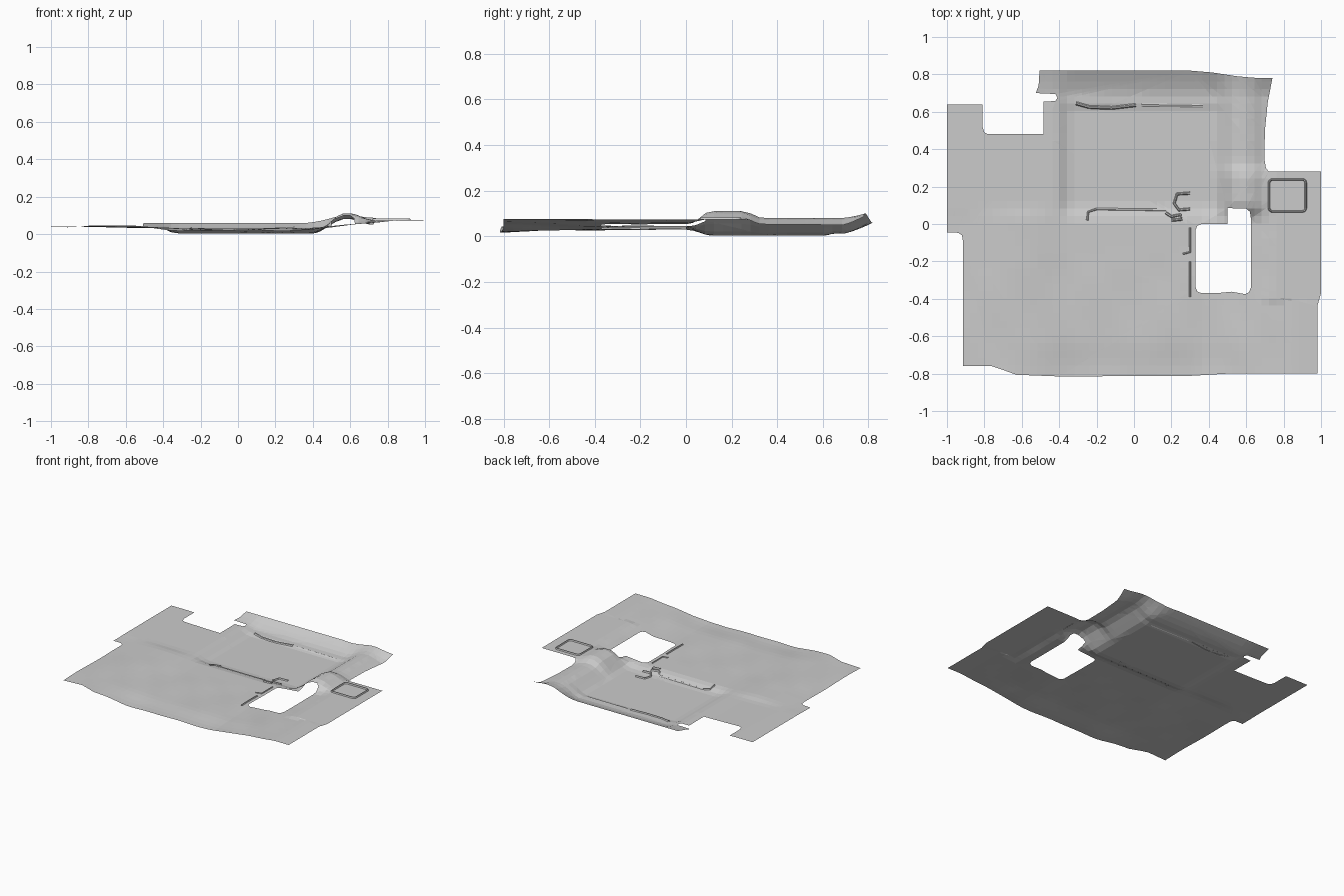
import bpy, bmesh, math
from mathutils import Vector

if "Cube" in bpy.data.objects:
    bpy.data.objects.remove(bpy.data.objects["Cube"])


def step(a, b, t):
    t = max(0.0, min(1.0, (t - a) / (b - a)))
    return t * t * (3 - 2 * t)


def mix(a, b, t):
    return a + (b - a) * t


def height(x, y):
    """Height of the pressed carpet sheet."""
    # front half: flat middle, gentle rise on both sides
    left_f = mix(0.029, 0.046, step(-0.3, -0.62, x)) - 0.008 * step(-0.65, -0.95, x)
    lin = max(0, min(1, (x - 0.36) / 0.5))
    front = left_f if x < 0 else mix(0.029, 0.075, lin)
    front += 0.003 * math.sin(17 * x + 3 * y) * math.sin(11 * y + 5 * x) * step(-0.1, -0.3, y) * step(0.9, 0.7, x)
    front -= 0.009 * step(-0.6, -0.78, y) * step(0.8, 0.3, abs(x))
    # rear half: sunken floor, left shelf, right ridge with a hump
    rear = 0.004 + 0.008 * step(0.61, 0.65, y)
    rear = mix(rear, 0.033, step(-0.33, -0.42, x))
    rear += 0.007 * step(-0.5, -0.9, x)
    hump = step(0.34, 0.25, y)
    crest = 0.08 + 0.03 * hump
    edge = 0.05 + 0.025 * hump
    rear = mix(rear, crest, step(0.40, 0.57, x))
    rear = mix(rear, edge, step(0.60, 0.72, x))
    z = mix(front, rear, step(0.01, 0.11, y))
    if x > 0.7 and y < 0.3 and y > -0.4:
        z = mix(z, 0.074, step(0.7, 0.74, x))
    # upturned back lip
    t = max(0, (y - 0.69) / 0.13)
    lip = 0.06 + 0.05 * step(0.33, 0.6, x)
    if t > 0:
        z = mix(z, lip, min(1, t ** 1.3))
    return z


outline = [(-1, 0.64), (-0.81, 0.64), (-0.81, 0.52), (-0.80, 0.49), (-0.78, 0.48), (-0.485, 0.48),
           (-0.485, 0.655), (-0.42, 0.657), (-0.41, 0.675), (-0.42, 0.695), (-0.525, 0.70),
           (-0.51, 0.74), (-0.505, 0.82), (0.3, 0.82), (0.42, 0.81), (0.55, 0.79), (0.64, 0.782),
           (0.74, 0.78), (0.715, 0.65), (0.70, 0.5), (0.697, 0.35), (0.705, 0.30), (0.72, 0.28),
           (1, 0.28), (1, -0.37), (0.98, -0.44), (0.98, -0.80), (0.5, -0.80), (0.3, -0.812),
           (-0.4, -0.815), (-0.63, -0.806), (-0.70, -0.78), (-0.76, -0.76), (-0.915, -0.76),
           (-0.915, -0.09), (-0.92, -0.06), (-0.94, -0.047), (-1, -0.045)]
opening = [(0.33, -0.03), (0.338, -0.01), (0.36, 0), (0.5, 0), (0.5, 0.085), (0.6, 0.082),
           (0.62, 0.065), (0.625, 0.03), (0.625, -0.34), (0.615, -0.365), (0.595, -0.375),
           (0.52, -0.362), (0.46, -0.368), (0.36, -0.37), (0.338, -0.36), (0.33, -0.34)]


def finish(bm, name):
    mesh = bpy.data.meshes.new(name)
    bm.to_mesh(mesh)
    bm.free()
    ob = bpy.data.objects.new(name, mesh)
    bpy.context.collection.objects.link(ob)
    return ob


# main sheet: fill the outline, slice it into a grid, then press into shape
bm = bmesh.new()
for loop in (outline, opening):
    vs = [bm.verts.new((x, y, 0)) for x, y in loop]
    for i, v in enumerate(vs):
        bm.edges.new((v, vs[(i + 1) % len(vs)]))
bmesh.ops.triangle_fill(bm, use_beauty=True, edges=bm.edges[:], normal=(0, 0, 1))
for axis, count in ((0, 24), (1, 20)):
    for i in range(-count, count + 1):
        co, no = Vector((0, 0, 0)), Vector((0, 0, 0))
        co[axis], no[axis] = i * 0.04 + 0.003, 1
        bmesh.ops.bisect_plane(bm, geom=bm.verts[:] + bm.edges[:] + bm.faces[:],
                               plane_co=co, plane_no=no, dist=1e-5)
for f in bm.faces:
    f.normal_update()
    if f.normal.z < 0:
        f.normal_flip()
for v in bm.verts:
    v.co.z = height(v.co.x, v.co.y)
finish(bm, "floor_carpet")


def bead(name, pts, width=0.008, rise=0.008, closed=False):
    """Tent-shaped ridge that follows the sheet along a path."""
    path = []
    n = len(pts)
    for i in range(n if closed else n - 1):
        a, b = Vector(pts[i]), Vector(pts[(i + 1) % n])
        k = max(1, int((b - a).length / 0.04))
        path += [a.lerp(b, j / k) for j in range(k)]
    if not closed:
        path.append(Vector(pts[-1]))
    bm, rows, m = bmesh.new(), [], len(path)
    for i, p in enumerate(path):
        prev = path[i - 1] if closed or i else p
        nxt = path[(i + 1) % m] if closed or i < m - 1 else p
        d = (nxt - prev).normalized()
        side = Vector((-d.y, d.x)) * width
        row = []
        for s, h in ((-1, 0), (-0.4, rise), (0.4, rise), (1, 0)):
            q = p + side * s
            row.append(bm.verts.new((q.x, q.y, height(q.x, q.y) + h)))
        rows.append(row)
    for i in range(m if closed else m - 1):
        a, b = rows[i], rows[(i + 1) % m]
        for j in range(3):
            bm.faces.new((a[j], b[j], b[j + 1], a[j + 1]))
    bmesh.ops.recalc_face_normals(bm, faces=bm.faces[:])
    if sum(f.normal.z for f in bm.faces) < 0:
        bmesh.ops.reverse_faces(bm, faces=bm.faces[:])
    finish(bm, name)


# rounded square frame on the right plate
frame = []
for cx, cy, a0 in ((0.9, 0.22, 0), (0.74, 0.22, 90), (0.74, 0.085, 180), (0.9, 0.085, 270)):
    for k in range(4):
        a = math.radians(a0 + 30 * k)
        frame.append((cx + 0.018 * math.cos(a), cy + 0.018 * math.sin(a)))
bead("pad_frame", frame, 0.006, 0.009, closed=True)

# pressed ridges and seams
bead("rear_ridge_left", [(-0.31, 0.645), (-0.24, 0.625), (-0.12, 0.62), (0.01, 0.635)], 0.01)
bead("rear_ridge_right", [(0.04, 0.635), (0.37, 0.63)], 0.01, 0.004)
bead("left_seam", [(-0.25, 0.02), (-0.245, 0.065), (-0.20, 0.08)], 0.006)
bead("cross_seam", [(-0.20, 0.08), (0.17, 0.075)], 0.006, 0.003)
bead("bracket_upper", [(0.30, 0.165), (0.23, 0.16), (0.215, 0.11), (0.24, 0.075), (0.30, 0.08)], 0.008)
bead("bracket_lower", [(0.17, 0.06), (0.20, 0.04), (0.25, 0.05), (0.255, 0.025), (0.20, 0.02)], 0.008)
bead("opening_seam", [(0.30, -0.20), (0.30, -0.39)], 0.005)
bead("opening_clip", [(0.26, -0.16), (0.30, -0.15), (0.30, -0.02)], 0.005, 0.005)
